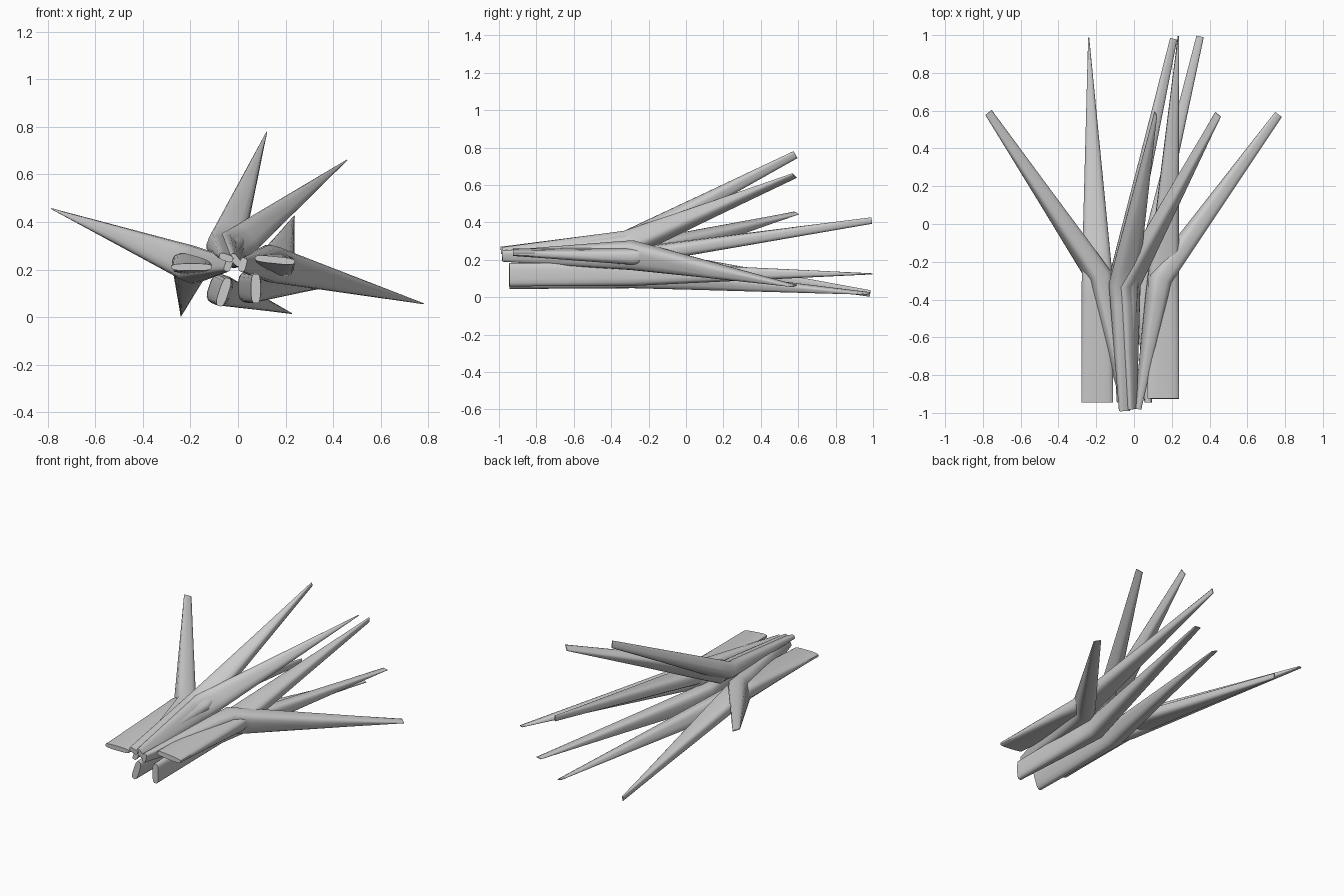
import bpy, bmesh, math
from mathutils import Vector

if "Cube" in bpy.data.objects:
    bpy.data.objects.remove(bpy.data.objects["Cube"])


def ring(bm, centre, width_dir, thick_dir, w, t):
    # rounded-rectangle cross-section of one leaf
    pts = []
    for i in range(16):
        a = 2 * math.pi * (i + 0.5) / 16
        c, s = math.cos(a), math.sin(a)
        u = math.copysign(abs(c) ** 0.6, c) * w / 2
        v = math.copysign(abs(s) ** 0.6, s) * t / 2
        pts.append(bm.verts.new(centre + width_dir * u + thick_dir * v))
    return pts


def leaf(name, base, mid, tip, w, t, out=None):
    # w, t: (base, bend, tip) widths and thicknesses; out: outward (x, z) direction
    base, mid, tip = Vector(base), Vector(mid), Vector(tip)
    d1, d2 = (mid - base).normalized(), (tip - mid).normalized()
    radial = Vector((out[0], 0, out[1])) if out else d2
    side = radial.cross(Vector((0, 1, 0))).normalized()
    bm = bmesh.new()
    rings = []
    stations = [(0, 0), (0, 0.45), (0, 0.85), (1, 0.0), (1, 0.12), (1, 0.5), (1, 1)]
    for seg, f in stations:
        a, b = (base, mid) if seg == 0 else (mid, tip)
        d = d1 if seg == 0 else d2
        if seg == 1 and f == 0:
            d = (d1 + d2).normalized()
        wd = (side - d * side.dot(d)).normalized()
        td = d.cross(wd).normalized()
        wi = w[seg] + (w[seg + 1] - w[seg]) * f
        ti = t[seg] + (t[seg + 1] - t[seg]) * f
        rings.append(ring(bm, a.lerp(b, f), wd, td, wi, ti))
    for r, q in zip(rings, rings[1:]):
        for i in range(16):
            j = (i + 1) % 16
            bm.faces.new((r[i], r[j], q[j], q[i]))
    bm.faces.new(rings[0][::-1])
    bm.faces.new(rings[-1])
    bmesh.ops.recalc_face_normals(bm, faces=bm.faces)
    mesh = bpy.data.meshes.new(name)
    bm.to_mesh(mesh)
    bm.free()
    ob = bpy.data.objects.new(name, mesh)
    bpy.context.collection.objects.link(ob)
    bpy.context.view_layer.objects.active = ob
    ob.select_set(True)
    bpy.ops.object.shade_smooth_by_angle(angle=math.radians(40))
    ob.select_set(False)


# long leaves: wide flat base edge on the outer side, thickening toward the bend
W, T = (0.17, 0.165, 0.006), (0.03, 0.09, 0.035)
leaf("long_leaf_left", (-0.195, -0.945, 0.21), (-0.195, -0.28, 0.225), (-0.24, 0.985, 0.02), W, T, (0, -1))
leaf("long_leaf_right", (0.155, -0.925, 0.24), (0.155, -0.28, 0.22), (0.235, 0.993, 0.41), W, T, (0.1, 1))
W, T = (0.125, 0.13, 0.006), (0.04, 0.1, 0.04)
leaf("long_leaf_low_right", (0.075, -0.945, 0.12), (0.05, -0.28, 0.125), (0.35, 0.993, 0.125), W, T)
leaf("long_leaf_low_left", (-0.06, -0.945, 0.105), (-0.075, -0.28, 0.115), (0.21, 0.98, 0.02), W, T)

# outward-bent leaves gathered into a narrow stem
W, T = (0.06, 0.155, 0.006), (0.03, 0.12, 0.045)
leaf("bent_leaf_left", (-0.04, -0.98, 0.22), (-0.19, -0.27, 0.22), (-0.77, 0.59, 0.45), W, T)
leaf("bent_leaf_right", (0.02, -0.98, 0.22), (0.135, -0.29, 0.225), (0.765, 0.58, 0.06), W, T)
T = (0.03, 0.1, 0.045)
leaf("bent_leaf_top", (-0.05, -0.99, 0.25), (-0.055, -0.32, 0.295), (0.115, 0.585, 0.762), W, T)
leaf("bent_leaf_top_right", (-0.01, -0.98, 0.24), (-0.035, -0.32, 0.28), (0.445, 0.58, 0.65), W, T)
